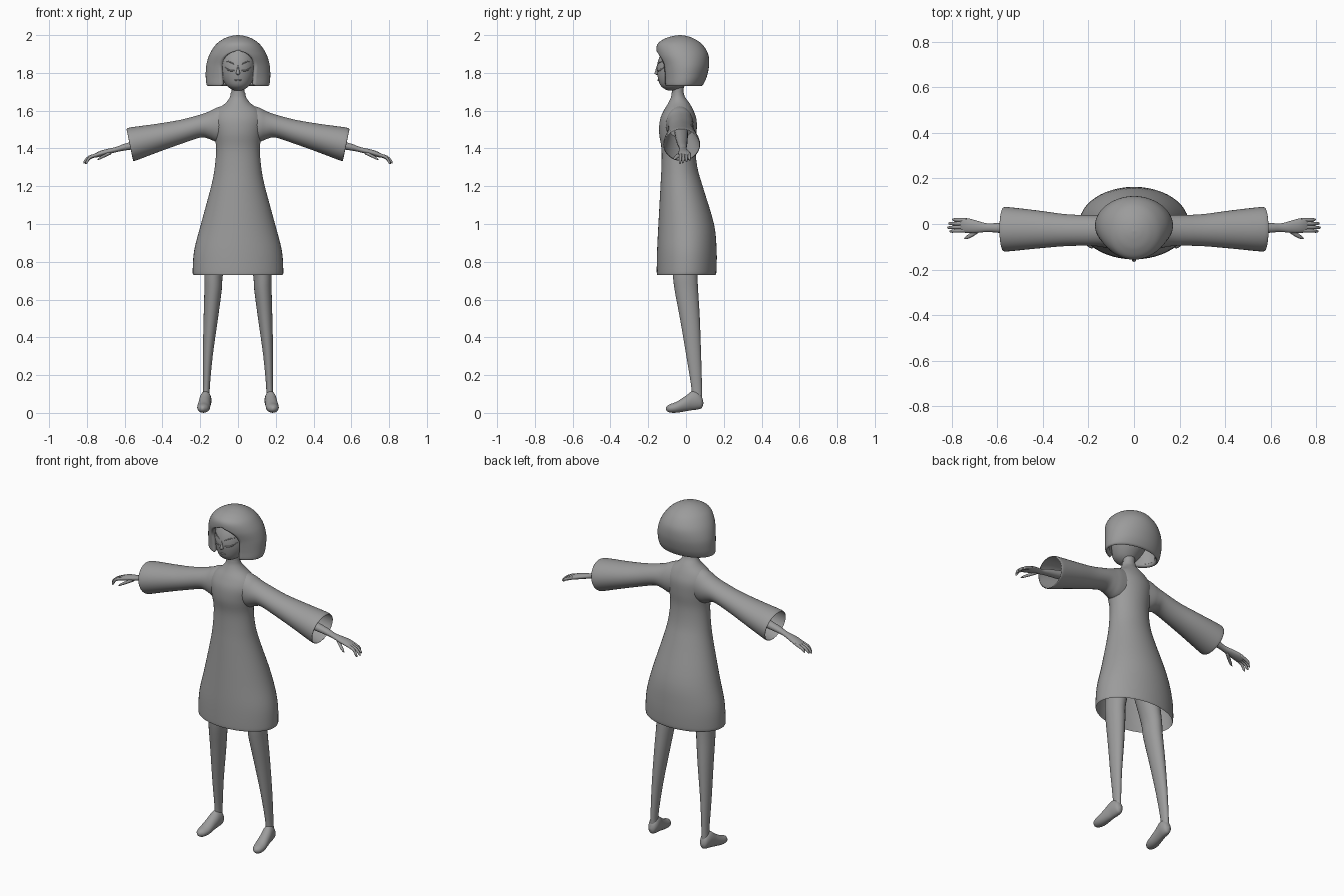
import bpy, bmesh, math

grey = bpy.data.materials.new("soft grey")
grey.diffuse_color = (0.33, 0.33, 0.33, 1)


def smooth_rows(rows, steps):
    """Catmull-Rom interpolation through rows of numbers."""
    out = []
    for i in range(len(rows) - 1):
        a, b, c, d = (rows[max(i - 1, 0)], rows[i], rows[i + 1],
                      rows[min(i + 2, len(rows) - 1)])
        for k in range(steps):
            t = k / steps
            out.append([0.5 * (2 * q + (r - p) * t + (2 * p - 5 * q + 4 * r - s) * t * t
                               + (3 * q - p - 3 * r + s) * t ** 3)
                        for p, q, r, s in zip(a, b, c, d)])
    out.append(list(rows[-1]))
    return out


def skin(name, rings, closed=True, caps=(False, False), mirror=False):
    """Join rings of points into a smooth surface."""
    bm = bmesh.new()
    loops = [[bm.verts.new(p) for p in ring] for ring in rings]
    n = len(loops[0])
    for a, b in zip(loops, loops[1:]):
        for i in range(n if closed else n - 1):
            j = (i + 1) % n
            bm.faces.new((a[i], a[j], b[j], b[i]))
    if caps[0]:
        bm.faces.new(loops[0])
    if caps[1]:
        bm.faces.new(loops[-1])
    bmesh.ops.remove_doubles(bm, verts=bm.verts, dist=0.0004)
    bmesh.ops.recalc_face_normals(bm, faces=bm.faces)
    mesh = bpy.data.meshes.new(name)
    bm.to_mesh(mesh)
    bm.free()
    mesh.materials.append(grey)
    for p in mesh.polygons:
        p.use_smooth = True
    ob = bpy.data.objects.new(name, mesh)
    bpy.context.collection.objects.link(ob)
    if mirror:
        ob.modifiers.new("mirror", 'MIRROR')
    return ob


def turn(n):
    return [(math.cos(2 * math.pi * i / n), math.sin(2 * math.pi * i / n)) for i in range(n)]


def stack(name, rows, n=32, steps=4, **kw):
    """Upright tube, rows: z, centre x, half width, front y, back y."""
    rings = [[(cx + max(rx, 0) * c, (f + b) / 2 + (b - f) / 2 * s, z) for c, s in turn(n)]
             for z, cx, rx, f, b in smooth_rows(rows, steps)]
    return skin(name, rings, **kw)


def reach(name, rows, n=24, steps=4, **kw):
    """Sideways tube, rows: x, centre y, centre z, half depth, half height, lean."""
    rings = [[(x + lean * s, y + max(ry, 0) * c, z + max(rz, 0) * s) for c, s in turn(n)]
             for x, y, z, ry, rz, lean in smooth_rows(rows, steps)]
    return skin(name, rings, **kw)


# Dress body, open at the hem
stack("dress", [
    (0.73, 0, 0.236, -0.153, 0.156), (0.75, 0, 0.24, -0.155, 0.161),
    (0.86, 0, 0.232, -0.153, 0.162), (1.0, 0, 0.196, -0.146, 0.148),
    (1.2, 0, 0.142, -0.135, 0.088), (1.3, 0, 0.123, -0.13, 0.06),
    (1.4, 0, 0.116, -0.13, 0.05), (1.48, 0, 0.126, -0.142, 0.056),
    (1.55, 0, 0.135, -0.138, 0.056), (1.6, 0, 0.115, -0.118, 0.04),
    (1.64, 0, 0.066, -0.094, 0.018), (1.67, 0, 0.044, -0.08, -0.004),
    (1.695, 0, 0.038, -0.076, -0.012)], n=48)

# Flared sleeves, open at the cuff
reach("sleeves", [
    (0.04, -0.035, 1.53, 0.07, 0.105, 0), (0.11, -0.033, 1.525, 0.073, 0.092, 0),
    (0.15, -0.03, 1.523, 0.069, 0.074, 0), (0.2, -0.028, 1.518, 0.067, 0.06, 0.003),
    (0.3, -0.027, 1.489, 0.07, 0.062, 0.007), (0.42, -0.024, 1.458, 0.083, 0.072, 0.012),
    (0.54, -0.023, 1.428, 0.096, 0.085, 0.018), (0.568, -0.023, 1.42, 0.097, 0.086, 0.018),
    (0.573, -0.023, 1.419, 0.093, 0.082, 0.017)], n=36, mirror=True)

# Neck and arms
stack("neck", [(1.62, 0, 0.04, -0.08, -0.01), (1.69, 0, 0.034, -0.073, -0.013),
               (1.75, 0, 0.034, -0.075, -0.01)], n=24)
reach("arms", [
    (0.12, -0.028, 1.53, 0.04, 0.04, 0), (0.35, -0.024, 1.467, 0.034, 0.032, 0),
    (0.5, -0.02, 1.428, 0.027, 0.025, 0), (0.6, -0.017, 1.407, 0.021, 0.018, 0),
    (0.645, -0.016, 1.394, 0.019, 0.014, 0), (0.69, -0.012, 1.383, 0.027, 0.015, 0),
    (0.73, -0.007, 1.372, 0.032, 0.015, 0), (0.757, -0.006, 1.362, 0.029, 0.011, 0),
    (0.765, -0.006, 1.359, 0.015, 0.005, 0)], n=20, caps=(True, True), mirror=True)

# Fingers fanning out and curling down
for name, y0, y1, tip, drop in (("index_finger", -0.028, -0.032, 0.808, 1.318),
                                ("middle_finger", -0.013, -0.016, 0.818, 1.322),
                                ("ring_finger", 0.002, 0.002, 0.813, 1.328),
                                ("little_finger", 0.017, 0.019, 0.797, 1.335)):
    mid = (0.74 + tip) / 2 + 0.008
    reach(name, [(0.735, y0, 1.37, 0.009, 0.009, 0),
                 (mid, (y0 + y1) / 2, 1.354, 0.008, 0.008, 0.003),
                 (tip - 0.006, y1, drop + 0.008, 0.006, 0.006, 0.004),
                 (tip, y1, drop, 0.001, 0.001, 0.001)],
          n=10, caps=(True, True), mirror=True)
reach("thumb", [(0.672, -0.02, 1.378, 0.012, 0.01, 0), (0.705, -0.042, 1.362, 0.012, 0.009, 0),
                (0.732, -0.058, 1.348, 0.008, 0.007, 0), (0.745, -0.063, 1.34, 0.001, 0.001, 0)],
      n=10, caps=(True, True), mirror=True)

# Legs, leaning back and outward to the ankle
stack("legs", [
    (0.04, 0.17, 0.022, 0.03, 0.085), (0.12, 0.168, 0.018, 0.03, 0.085),
    (0.3, 0.16, 0.026, 0.002, 0.08), (0.5, 0.144, 0.038, -0.032, 0.073),
    (0.65, 0.132, 0.046, -0.06, 0.064), (0.75, 0.126, 0.05, -0.072, 0.06),
    (0.95, 0.085, 0.068, -0.09, 0.06), (1.05, 0.06, 0.06, -0.08, 0.05)],
      n=24, caps=(True, True), mirror=True)

# Feet, rows: y, centre x, centre z, half width, half height
foot = smooth_rows([
    (0.092, 0.17, 0.052, 0.003, 0.004), (0.083, 0.17, 0.056, 0.02, 0.03),
    (0.06, 0.17, 0.065, 0.029, 0.047), (0.03, 0.173, 0.064, 0.031, 0.05),
    (0.0, 0.177, 0.05, 0.032, 0.041), (-0.05, 0.182, 0.03, 0.034, 0.029),
    (-0.085, 0.185, 0.024, 0.027, 0.022), (-0.102, 0.186, 0.023, 0.012, 0.012),
    (-0.107, 0.186, 0.023, 0.001, 0.001)], 4)
skin("feet", [[(x + max(a, 0) * c, y, z + max(b, 0) * s) for c, s in turn(24)]
              for y, x, z, a, b in foot], caps=(True, True), mirror=True)

# Head with a small pointed chin
stack("head", [
    (1.706, 0, 0.012, -0.09, -0.05), (1.713, 0, 0.034, -0.11, -0.03),
    (1.735, 0, 0.062, -0.136, 0.0), (1.78, 0, 0.086, -0.15, 0.05),
    (1.83, 0, 0.095, -0.154, 0.08), (1.88, 0, 0.095, -0.142, 0.085),
    (1.93, 0, 0.07, -0.115, 0.05)], n=36, caps=(True, True))

# Closed eyes, brows, nose and lips
reach("eyelids", [(0.018, -0.152, 1.812, 0.002, 0.002, 0), (0.04, -0.144, 1.812, 0.005, 0.004, 0),
                  (0.058, -0.129, 1.82, 0.005, 0.004, 0), (0.074, -0.112, 1.834, 0.001, 0.001, 0)],
      n=8, caps=(True, True), mirror=True)
reach("brows", [(0.018, -0.149, 1.845, 0.002, 0.002, 0), (0.045, -0.136, 1.858, 0.004, 0.003, 0),
                (0.072, -0.11, 1.862, 0.001, 0.001, 0)], n=8, caps=(True, True), mirror=True)
stack("nose", [(1.788, 0, 0.002, -0.153, -0.14), (1.796, 0, 0.01, -0.166, -0.14),
               (1.81, 0, 0.008, -0.163, -0.14), (1.84, 0, 0.003, -0.154, -0.14)],
      n=12, caps=(True, True))
reach("lips", [(-0.018, -0.143, 1.762, 0.002, 0.002, 0), (0, -0.147, 1.761, 0.005, 0.005, 0),
               (0.018, -0.143, 1.762, 0.002, 0.002, 0)], n=8, caps=(True, True))

# Bobbed hair with an arched opening for the face
hair_rows = smooth_rows([
    (1.73, 0.158, -0.118, 0.08), (1.74, 0.167, -0.124, 0.092), (1.78, 0.171, -0.127, 0.11),
    (1.84, 0.168, -0.136, 0.122), (1.9, 0.15, -0.154, 0.117), (1.95, 0.117, -0.152, 0.087),
    (1.98, 0.077, -0.115, 0.045), (1.995, 0.037, -0.07, 0.005), (2.0, 0.0, -0.032, -0.032)], 8)
hair = []
for z, rx, f, b in hair_rows:
    if z < 1.83:
        w = 0.082 + 0.008 * (z - 1.73) / 0.1
    else:
        w = 0.09 * math.sqrt(max(0, 1 - ((z - 1.83) / 0.085) ** 2))
    gap = math.asin(min(1, w / rx)) if w > 0 else 0
    ring = []
    for i in range(49):
        t = gap + (2 * math.pi - 2 * gap) * i / 48
        ring.append((rx * math.sin(t), (f + b) / 2 - (b - f) / 2 * math.cos(t), z))
    hair.append(ring)
bob = skin("hair", hair, closed=False)
solid = bob.modifiers.new("thickness", 'SOLIDIFY')
solid.thickness = 0.022
solid.offset = -1
